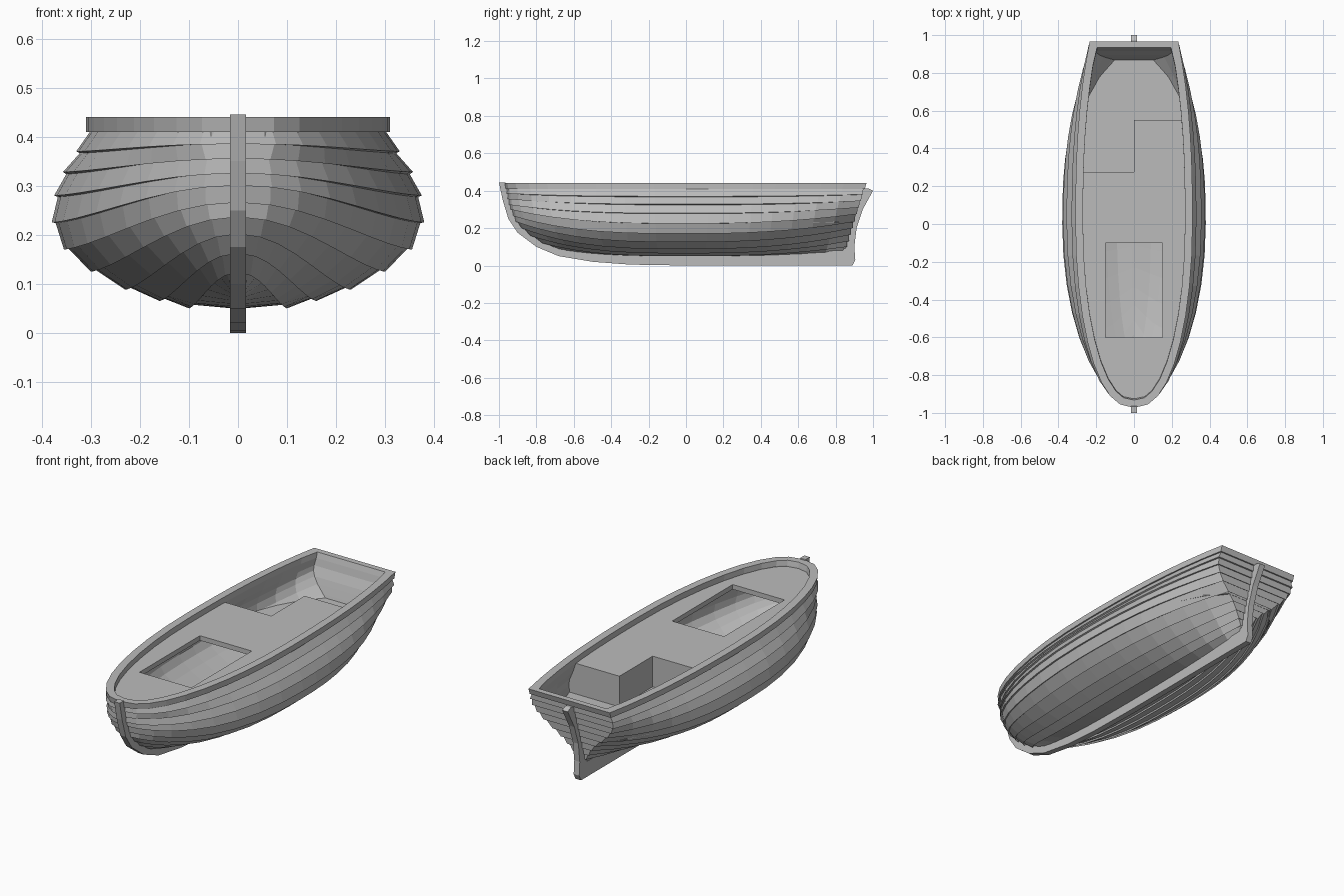
import bpy, bmesh, math
from mathutils import Vector

if "Cube" in bpy.data.objects:
    bpy.data.objects.remove(bpy.data.objects["Cube"])

grey = bpy.data.materials.new("plain_grey")
grey.diffuse_color = (0.5, 0.5, 0.5, 1)
grey.use_nodes = True
grey.node_tree.nodes["Principled BSDF"].inputs["Base Color"].default_value = grey.diffuse_color


def finish(name, bm):
    bmesh.ops.recalc_face_normals(bm, faces=bm.faces)
    me = bpy.data.meshes.new(name)
    bm.to_mesh(me)
    bm.free()
    ob = bpy.data.objects.new(name, me)
    bpy.context.collection.objects.link(ob)
    me.materials.append(grey)
    return ob


def prism(name, pts, move):
    """Extrude a flat outline of 3D points along a vector."""
    bm = bmesh.new()
    face = bm.faces.new([bm.verts.new(p) for p in pts])
    ext = bmesh.ops.extrude_face_region(bm, geom=[face])["geom"]
    bmesh.ops.translate(bm, vec=move, verts=[v for v in ext if isinstance(v, bmesh.types.BMVert)])
    return finish(name, bm)


def cut(ob, x0, x1, y0, y1):
    """Cut a rectangular opening through a slab."""
    cutter = prism("cutter", [(x0, y0, 0), (x1, y0, 0), (x1, y1, 0), (x0, y1, 0)], (0, 0, 1))
    mod = ob.modifiers.new("opening", "BOOLEAN")
    mod.operation, mod.solver, mod.object = "DIFFERENCE", "EXACT", cutter
    bpy.context.view_layer.objects.active = ob
    bpy.ops.object.modifier_apply(modifier=mod.name)
    bpy.data.objects.remove(cutter)


def lerp_table(table, z):
    for (z0, a), (z1, b) in zip(table, table[1:]):
        if z <= z1:
            return a + (b - a) * (z - z0) / (z1 - z0)
    return table[-1][1]


# Plank edge lines: half-breadth and height at midship, bow and stern
MID_X = [.012, .10, .16, .23, .30, .355, .38, .375, .357, .33, .31, .31]
MID_Z = [.05, .05, .065, .088, .125, .17, .225, .28, .328, .37, .41, .44]
BOW_Z = [.085, .12, .16, .20, .235, .265, .30, .325, .355, .385, .41, .44]
END_X = [.012, .025, .045, .07, .10, .14, .185, .215, .235, .24, .235, .235]
END_Z = [.075, .10, .13, .165, .20, .235, .275, .31, .345, .38, .41, .44]
STEM = [(.05, -.4), (.085, -.68), (.12, -.77), (.17, -.85), (.23, -.91), (.33, -.95), (.44, -.97)]
NB, NS, TOP = 9, 8, 11

lines = []
for k in range(TOP + 1):
    row = []
    yb = lerp_table(STEM, BOW_Z[k])
    ys = .855 + .306 * (END_Z[k] - .08)
    q = .45 if k > 8 else .53
    for i in range(NB + 1):
        u = math.cos(math.pi / 2 * i / NB)
        row.append(Vector((.012 + (MID_X[k] - .012) * max(0, 1 - u * u) ** q, yb * u,
                           MID_Z[k] + (BOW_Z[k] - MID_Z[k]) * u ** 3)))
    for i in range(1, NS + 1):
        v = i / NS
        row.append(Vector((MID_X[k] + (END_X[k] - MID_X[k]) * v ** 2.6, ys * v,
                           MID_Z[k] + (END_Z[k] - MID_Z[k]) * v ** 2.5)))
    lines.append(row)
LAST = NB + NS


def inset(k, dist, stern):
    """Offset a plank line towards the inside of the hull."""
    out = []
    for i, p in enumerate(lines[k]):
        along = lines[k][min(i + 1, LAST)] - lines[k][max(i - 1, 0)]
        a = min(k, TOP - 1)
        n = along.cross(lines[a + 1][i] - lines[a][i]).normalized()
        r = p - n * dist
        if i == LAST:
            r.y = p.y - stern
        r.x = max(r.x, .002)
        out.append(r)
    return out


# Hull: lapped planks outside, rail on top, smooth lining inside
rows = [lines[0]]
for k in range(1, TOP):
    rows += [inset(k, .008, .008), lines[k]]
rows.append(lines[TOP])
for k in range(TOP, -1, -1):
    lining = inset(k, .04, .03)
    if k == TOP:
        for p in lining:
            p.z = .44
    rows.append(lining)

bm = bmesh.new()
V = {s: [[bm.verts.new((s * p.x, p.y, p.z)) for p in r] for r in rows] for s in (1, -1)}
R, L = V[1], V[-1]
for j in range(len(rows) - 1):
    for G in (R, L):
        for i in range(LAST):
            bm.faces.new((G[j][i], G[j][i + 1], G[j + 1][i + 1], G[j + 1][i]))
    for i in (0, LAST):  # stem face and transom
        bm.faces.new((R[j][i], R[j + 1][i], L[j + 1][i], L[j][i]))
for j in (0, -1):
    for i in range(LAST):
        bm.faces.new((R[j][i], R[j][i + 1], L[j][i + 1], L[j][i]))
finish("planked_hull", bm)


def slab(name, z_section, z_top, thick):
    """Flat panel fitted to the hull outline at a given height."""
    side = []
    for i in range(LAST + 1):
        for k in range(TOP - 1, -1, -1):
            a, b = lines[k][i], lines[k + 1][i]
            if a.z <= z_section <= b.z:
                p = a.lerp(b, (z_section - a.z) / (b.z - a.z))
                y = p.y + (.015 if i == 0 else -.012 if i == LAST else 0)
                side.append((max(p.x - .02, .004), y, z_top))
                break
    other = [(-x, y, z) for x, y, z in reversed(side)]
    return prism(name, side + other, (0, 0, -thick))


# Deck with square hatch and stepped cockpit opening
deck = slab("deck", .40, .41, .025)
cut(deck, -.15, .15, -.6, -.1)
cut(deck, -.5, 0, .275, 1.2)
cut(deck, -.01, .5, .55, 1.2)

# Cockpit floor and bulkheads
floor = slab("cockpit_floor", .25, .25, .02)
cut(floor, -.5, .5, -1.2, .27)


def bulkhead(name, s, y, shrink):
    prof = [(0, .235), (.34, .235), (.345, .28), (.29, .409), (0, .409)]
    prism(name, [(s * max(x - shrink, 0), y, z) for x, z in prof], (0, -.01, 0))


bulkhead("left_bulkhead", -1, .275, 0)
bulkhead("right_bulkhead", 1, .55, .03)
prism("centre_bulkhead", [(0, .265, .235), (0, .55, .235), (0, .55, .409), (0, .265, .409)], (.01, 0, 0))

# Stem, keel and sternpost in one profile
profile = [(-1, .445), (-.98, .35), (-.95, .25), (-.9, .175), (-.8, .1), (-.68, .05), (-.5, .02),
           (-.3, .005), (0, 0), (.89, 0), (.905, .03), (.9, .1), (.912, .2), (.945, .3), (1, .4),
           (.975, .412), (.95, .41), (.92, .32), (.88, .2), (.84, .08), (0, .065), (-.5, .075),
           (-.66, .1), (-.83, .18), (-.93, .3), (-.955, .4), (-.965, .445)]
prism("keel_and_posts", [(-.016, y, z) for y, z in profile], (.032, 0, 0))
